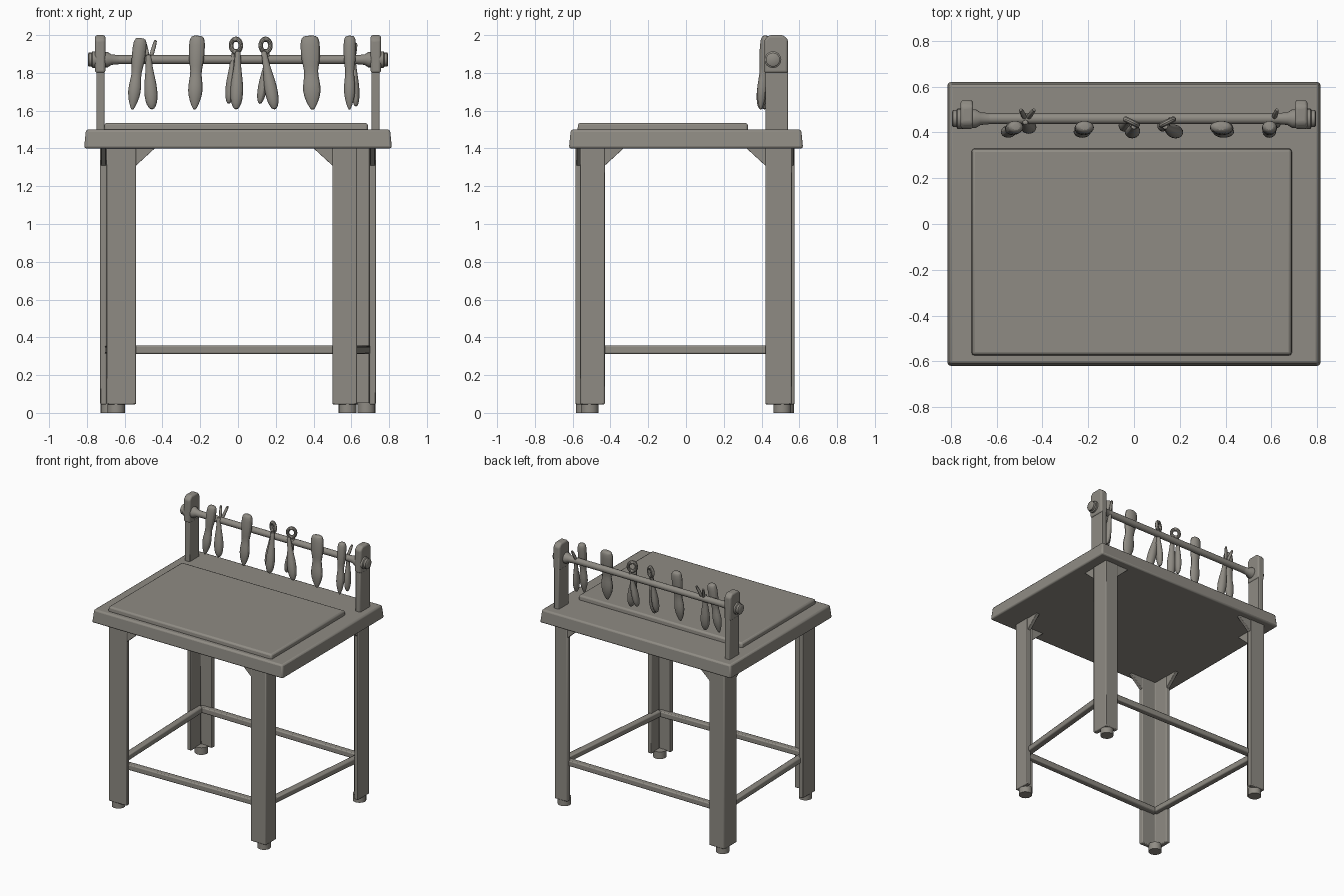
import bpy, bmesh, math
from mathutils import Vector

if "Cube" in bpy.data.objects:
    bpy.data.objects.remove(bpy.data.objects["Cube"])

stone = bpy.data.materials.new("warm_grey")
stone.use_nodes = True
COLOUR = (0.275, 0.26, 0.23, 1)
stone.diffuse_color = COLOUR
stone.node_tree.nodes["Principled BSDF"].inputs["Base Color"].default_value = COLOUR


def finish(name, bm, bevel=0, segments=2, subdiv=0):
    """Turn a bmesh into a coloured, softly shaded object."""
    bmesh.ops.recalc_face_normals(bm, faces=bm.faces)
    mesh = bpy.data.meshes.new(name)
    bm.to_mesh(mesh)
    bm.free()
    mesh.materials.append(stone)
    obj = bpy.data.objects.new(name, mesh)
    bpy.context.collection.objects.link(obj)
    if bevel:
        mod = obj.modifiers.new("soft_edges", "BEVEL")
        mod.width, mod.segments, mod.limit_method = bevel, segments, "ANGLE"
    if subdiv:
        obj.modifiers.new("round", "SUBSURF").levels = subdiv
        obj.modifiers["round"].render_levels = subdiv
    bpy.ops.object.select_all(action="DESELECT")
    obj.select_set(True)
    bpy.context.view_layer.objects.active = obj
    bpy.ops.object.shade_smooth_by_angle(angle=math.radians(35))
    return obj


def prism(name, points, offset, bevel=0, segments=2):
    """Extrude a flat outline along an offset."""
    bm = bmesh.new()
    face = bm.faces.new([bm.verts.new(p) for p in points])
    new = bmesh.ops.extrude_face_region(bm, geom=[face])["geom"]
    bmesh.ops.translate(bm, vec=offset, verts=[g for g in new if isinstance(g, bmesh.types.BMVert)])
    return finish(name, bm, bevel, segments)


def slab(name, x, y, z, bevel=0.008, taper=0):
    """Box from ranges, optionally narrower at the top."""
    bm = bmesh.new()
    bmesh.ops.create_cube(bm, size=1)
    for v in bm.verts:
        inset = taper if v.co.z > 0 else 0
        v.co = [r[0] + inset if c < 0 else r[1] - inset for c, r in zip(v.co, (x, y))] + [z[v.co.z > 0]]
    return finish(name, bm, bevel)


def loft(name, start, end, profile, width, depth, sides=10, subdiv=1):
    """Elliptical rings along a line; profile holds (position, scale) pairs."""
    start, end = Vector(start), Vector(end)
    axis = (end - start).normalized()
    side = axis.cross(Vector((0, 1, 0))).normalized()
    front = side.cross(axis)
    bm = bmesh.new()
    rings = []
    for t, s in profile:
        c = start.lerp(end, t)
        angles = [math.tau * i / sides for i in range(sides)]
        rings.append([bm.verts.new(c + side * math.cos(a) * width * s + front * math.sin(a) * depth * s)
                      for a in angles])
    for a, b in zip(rings, rings[1:]):
        for i in range(sides):
            j = (i + 1) % sides
            bm.faces.new((a[i], a[j], b[j], b[i]))
    bm.faces.new(rings[0])
    bm.faces.new(rings[-1])
    return finish(name, bm, 0, 2, subdiv)


def rod(name, start, end, radius):
    return loft(name, start, end, [(0, 1), (1, 1)], radius, radius, 20, 0)


# Worktop and raised board
slab("worktop", (-0.815, 0.815), (-0.62, 0.62), (1.4, 1.5), 0.012, 0.01)
slab("raised_board", (-0.71, 0.69), (-0.575, 0.33), (1.49, 1.535), 0.012, 0.004)

# Angle-section legs with feet and corner braces
T = 0.035
TOP, BRACE = 1.41, 0.11
legs = {  # outer corner, widths
    "front_right_leg": (-0.695, -0.585, 0.155, 0.155),
    "front_left_leg": (0.63, -0.56, 0.13, 0.13),
    "back_right_leg": (-0.73, 0.575, 0.13, 0.155),
    "back_left_leg": (0.73, 0.56, 0.11, 0.14),
}
for name, (ox, oy, wx, wy) in legs.items():
    sx, sy = math.copysign(1, ox), math.copysign(1, oy)
    outline = [(0, 0), (wx, 0), (wx, T), (T, T), (T, wy), (0, wy)]
    prism(name, [(ox - sx * a, oy - sy * b, 0.045) for a, b in outline], (0, 0, TOP - 0.045), 0.006)
    fx, fy = ox - sx * 0.05, oy - sy * 0.05
    rod(name + "_foot", (fx, fy, 0), (fx, fy, 0.055), 0.047)
    tri = [(-0.01, TOP), (BRACE, TOP), (-0.01, TOP - BRACE)]
    prism(name + "_brace_x", [(ox - sx * (wx + a), oy - sy * 0.004, z) for a, z in tri],
          (0, -sy * 0.028, 0), 0.004)
    prism(name + "_brace_y", [(ox - sx * 0.004, oy - sy * (wy + a), z) for a, z in tri],
          (-sx * 0.028, 0, 0), 0.004)


# Lower rails run from leg to leg
def rail(name, a, b):
    (ax, ay), (bx, by) = [(legs[k][0] - math.copysign(0.045, legs[k][0]),
                           legs[k][1] - math.copysign(0.045, legs[k][1])) for k in (a, b)]
    run = Vector((bx - ax, by - ay, 0))
    n = Vector((-run.y, run.x, 0)).normalized() * 0.024
    base = Vector((ax, ay, 0))
    pts = [base + n * s + Vector((0, 0, z)) for s, z in ((-1, 0.312), (1, 0.312), (1, 0.356), (-1, 0.356))]
    prism(name, pts, run, 0.008)


rail("front_rail", "front_right_leg", "front_left_leg")
rail("back_rail", "back_right_leg", "back_left_leg")
rail("right_rail", "front_right_leg", "back_right_leg")
rail("left_rail", "front_left_leg", "back_left_leg")

# Hanging rack: posts with rounded heads, bar, collars and knobs
BAR_Y, BAR_Z = 0.46, 1.87
for side, s in (("right", -1), ("left", 1)):
    slab(side + "_post", sorted((s * 0.707, s * 0.75)), (0.42, 0.54), (1.49, 1.9), 0.006)
    head = [(0.415, 1.8), (0.54, 1.8), (0.54, 1.975), (0.515, 2), (0.44, 2), (0.415, 1.975)]
    prism(side + "_post_head", [(s * 0.702, y, z) for y, z in head], (s * 0.055, 0, 0), 0.012, 3)
    loft(side + "_knob", (s * 0.745, BAR_Y, BAR_Z), (s * 0.795, BAR_Y, BAR_Z),
         [(0, 1.2), (0.5, 1.2), (0.6, 1), (0.9, 1), (1, 0.8)], 0.037, 0.037, 16, 0)
    loft(side + "_collar", (s * 0.61, BAR_Y, BAR_Z), (s * 0.71, BAR_Y, BAR_Z),
         [(0, 0.6), (0.6, 0.75), (0.8, 1.1), (1, 1.1)], 0.037, 0.037, 16, 0)
rod("hanging_bar", (-0.75, BAR_Y, BAR_Z), (0.75, BAR_Y, BAR_Z), 0.024)

# Hanging tools: shared silhouettes
PADDLE = [(0, 0.5), (0.03, 0.85), (0.1, 1), (0.35, 0.95), (0.48, 0.62), (0.6, 0.8),
          (0.75, 0.95), (0.88, 0.65), (0.97, 0.3), (1, 0.12)]
BLADE = [(0, 0.4), (0.1, 0.45), (0.3, 0.55), (0.55, 0.95), (0.75, 1), (0.9, 0.8), (1, 0.3)]
PRONG = [(0, 0.6), (0.15, 1), (0.8, 0.9), (1, 0.6)]


def tool(name, x_top, x_tip, z_top, profile, width, y=0.425, z_tip=1.605):
    loft(name, (x_top, y, z_top), (x_tip, y - 0.03, z_tip), profile, width, 0.032)


tool("spatula", -0.515, -0.56, 1.985, PADDLE, 0.04)
tool("broad_knife", -0.215, -0.23, 1.998, PADDLE, 0.046)
tool("wide_scoop", 0.38, 0.395, 1.998, PADDLE, 0.056)
tool("narrow_knife", 0.592, 0.59, 1.998, PADDLE, 0.036)
tool("pronged_knife", -0.475, -0.455, 1.9, BLADE, 0.038, 0.445)
tool("rear_knife", 0.612, 0.625, 1.9, BLADE, 0.024, 0.47, 1.62)

# Small prongs above the pronged knife and the rear knife
for x, tip, z in ((-0.475, -0.495, 1.965), (-0.465, -0.435, 1.975), (0.61, 0.625, 1.96)):
    loft("tool_prong", (x, BAR_Y, 1.87), (tip, 0.5, z), PRONG, 0.013, 0.013, 8)

# Two looped shears, each with a ring and a pair of blades
for x, lean in ((-0.015, -1), (0.15, 1)):
    bpy.ops.mesh.primitive_torus_add(major_radius=0.032, minor_radius=0.013, major_segments=24,
                                     minor_segments=10, location=(x - lean * 0.004, 0.445, 1.945),
                                     rotation=(math.pi / 2, 0, lean * 0.45))
    ring = bpy.context.object
    ring.name = "shears_ring"
    ring.scale = (0.9, 1.05, 1)
    ring.data.materials.append(stone)
    bpy.ops.object.shade_smooth_by_angle()
    tool("shears_front_blade", x - lean * 0.015, x + (0.045 if lean > 0 else 0.005), 1.92, BLADE, 0.037)
    tool("shears_rear_blade", x + lean * 0.01, x - 0.035, 1.91, BLADE, 0.026, 0.455, 1.635)
